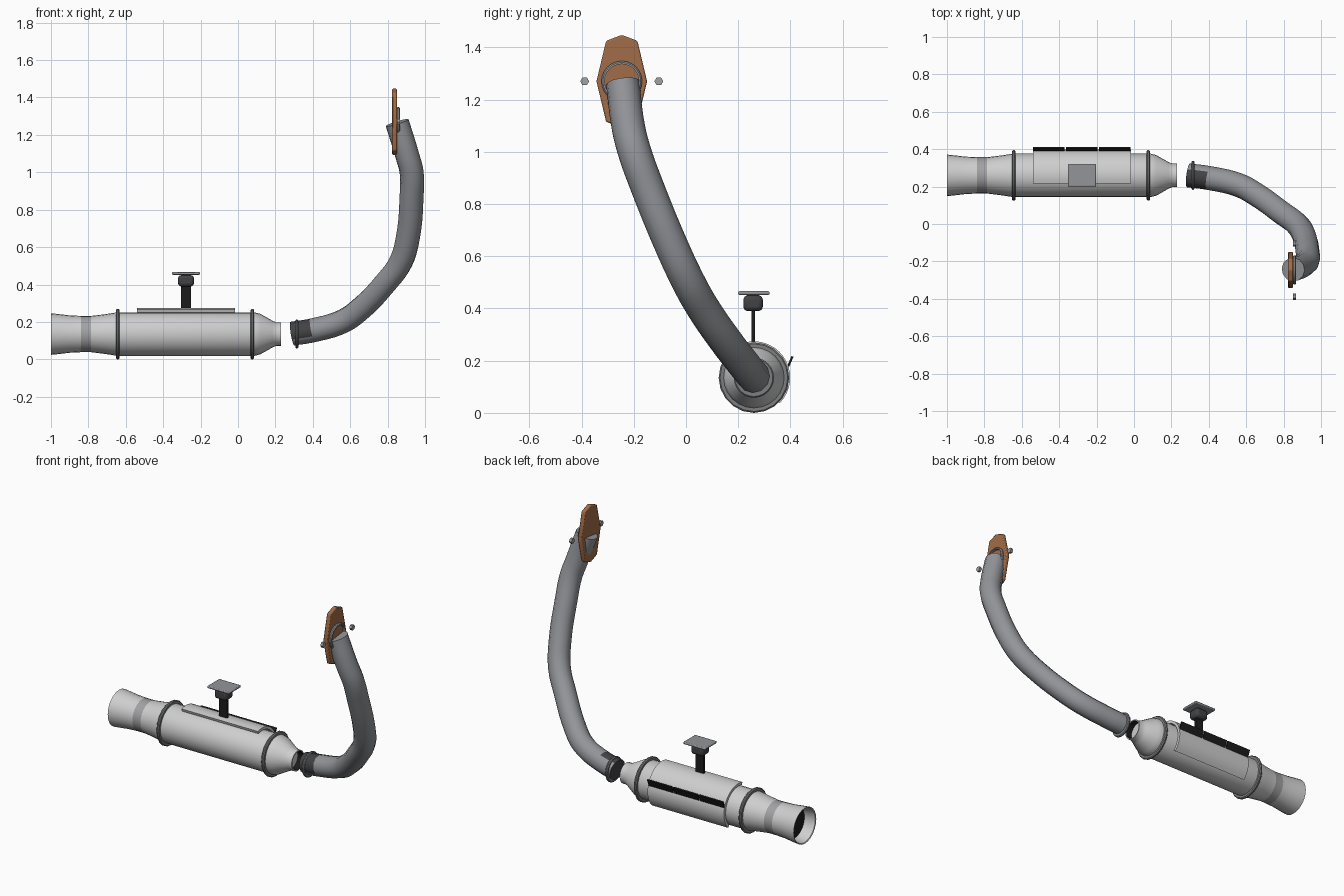
import bpy, bmesh, math
from mathutils import Vector, Matrix

cube = bpy.data.objects.get("Cube")
if cube:
    bpy.data.objects.remove(cube, do_unlink=True)


def material(name, r, g, b):
    m = bpy.data.materials.new(name)
    m.use_nodes = True
    m.diffuse_color = (r, g, b, 1)
    m.node_tree.nodes["Principled BSDF"].inputs["Base Color"].default_value = (r, g, b, 1)
    return m


LIGHT = material("light steel", 0.62, 0.62, 0.62)
BAND = material("band grey", 0.36, 0.36, 0.37)
PIPE = material("pipe grey", 0.29, 0.30, 0.32)
RING = material("ring grey", 0.2, 0.21, 0.22)
DARK = material("dark grey", 0.055, 0.055, 0.06)
BLACK = material("black", 0.012, 0.012, 0.012)
COPPER = material("copper brown", 0.36, 0.15, 0.065)

AXIS = Vector((0, 0.26, 0.135))
FLANGE = Vector((0.837, -0.246, 1.27))


def finish(name, bm, mats, smooth=True, bevel=0):
    bmesh.ops.recalc_face_normals(bm, faces=bm.faces)
    me = bpy.data.meshes.new(name)
    bm.to_mesh(me)
    bm.free()
    ob = bpy.data.objects.new(name, me)
    bpy.context.collection.objects.link(ob)
    for m in mats:
        me.materials.append(m)
    if bevel:
        mod = ob.modifiers.new("bevel", 'BEVEL')
        mod.width, mod.segments = bevel, 2
    if smooth:
        shade(ob)
    return ob


def shade(ob):
    bpy.ops.object.select_all(action='DESELECT')
    ob.select_set(True)
    bpy.context.view_layer.objects.active = ob
    bpy.ops.object.shade_smooth_by_angle(angle=math.radians(35))


def lathe(name, profile, mats, origin=AXIS, sides=24, rule=None):
    """Spin (x, radius) points about the x direction."""
    bm = bmesh.new()
    vs = [bm.verts.new(origin + Vector((x, r, 0))) for x, r in profile]
    es = [bm.edges.new(p) for p in zip(vs, vs[1:])]
    bmesh.ops.spin(bm, geom=vs + es, cent=origin, axis=(1, 0, 0),
                   angle=math.tau, steps=sides, use_merge=True)
    bmesh.ops.remove_doubles(bm, verts=bm.verts, dist=1e-4)
    if rule:
        for f in bm.faces:
            f.material_index = rule(f.calc_center_median())
    return finish(name, bm, mats)


def prism(name, outline, axis_shift, mats, bevel=0, smooth=False):
    """Extrude a flat outline of 3D points along a vector."""
    bm = bmesh.new()
    face = bm.faces.new([bm.verts.new(p) for p in outline])
    out = bmesh.ops.extrude_face_region(bm, geom=[face])
    bmesh.ops.translate(bm, vec=axis_shift,
                        verts=[v for v in out["geom"] if isinstance(v, bmesh.types.BMVert)])
    return finish(name, bm, mats, smooth, bevel)


def box(name, centre, size, mat, bevel=0):
    bm = bmesh.new()
    bmesh.ops.create_cube(bm, size=1, matrix=Matrix.Translation(centre) @ Matrix.Diagonal((*size, 1)))
    return finish(name, bm, [mat], bevel > 0, bevel)


def ring(name, x, inner, outer, width, mat, origin=AXIS, sides=24):
    w, lip = width / 2, width * 0.3
    lathe(name, [(x - w, inner), (x - w, outer - lip), (x - w + lip, outer), (x + w - lip, outer),
                 (x + w, outer - lip), (x + w, inner), (x - w, inner)], [mat], origin, sides)


# Silencer shell with flared tail, painted band and front cone
def shell_colour(c):
    radius = math.hypot(c.y - AXIS.y, c.z - AXIS.z)
    if c.x > -0.84 and c.x < -0.785 and radius > 0.09:
        return 1
    inside = (-0.95 < c.x < -0.9 and radius < 0.08) or (c.x > 0.19 and radius < 0.058)
    return 2 if inside else 0


lathe("silencer_shell", [
    (-0.93, 0), (-0.93, 0.095), (-0.997, 0.105), (-1.0, 0.111), (-0.96, 0.107), (-0.9, 0.1),
    (-0.84, 0.097), (-0.785, 0.097), (-0.72, 0.105), (-0.66, 0.114), (-0.64, 0.116),
    (0.09, 0.116), (0.12, 0.108), (0.185, 0.071), (0.205, 0.063), (0.23, 0.063),
    (0.23, 0.056), (0.19, 0.056), (0.19, 0)], [LIGHT, BAND, BLACK], rule=shell_colour)
for label, x in (("rear", -0.643), ("front", 0.077)):
    ring(label + "_silencer_ring", x, 0.11, 0.135, 0.018, RING, sides=20)

# Curved heat shield wrapped over the top and back
arc = [math.radians(a) for a in range(-45, 109, 9)]
outline = [AXIS + Vector((-0.54, r * math.cos(a), r * math.sin(a)))
           for r, angles in ((0.139, arc), (0.122, arc[::-1])) for a in angles]
prism("heat_shield", outline, (0.525, 0, 0), [LIGHT], smooth=True)

# Three dark fins along the back of the shield
for i in range(3):
    x = -0.54 + i * 0.176
    prism("shield_fin_%d" % (i + 1),
          [(x, 0.382, 0.165), (x, 0.39, 0.165), (x, 0.412, 0.215), (x, 0.404, 0.218)],
          (0.168, 0, 0), [BLACK])

# Mounting bracket above the silencer
box("bracket_post", (-0.278, 0.257, 0.325), (0.055, 0.014, 0.15), BLACK)
box("bracket_block", (-0.278, 0.257, 0.42), (0.085, 0.075, 0.06), DARK, 0.016)
box("bracket_neck", (-0.278, 0.257, 0.45), (0.055, 0.05, 0.02), DARK)
box("bracket_plate", (-0.278, 0.26, 0.459), (0.15, 0.12, 0.014), PIPE, 0.005)

# Bent header pipe swept along a smooth path
path = [(0.29, 0.26, 0.137), (0.4, 0.246, 0.155), (0.56, 0.208, 0.203), (0.65, 0.16, 0.265),
        (0.79, 0.06, 0.41), (0.87, 0.0, 0.52), (0.908, -0.06, 0.65), (0.928, -0.15, 0.87),
        (0.928, -0.197, 1.0), (0.905, -0.22, 1.09), (0.851, -0.243, 1.265)]
curve = bpy.data.curves.new("header_pipe", 'CURVE')
curve.dimensions = '3D'
curve.bevel_depth, curve.bevel_resolution, curve.resolution_u = 0.064, 4, 5
curve.use_fill_caps = True
spline = curve.splines.new('BEZIER')
spline.bezier_points.add(len(path) - 1)
for point, co in zip(spline.bezier_points, path):
    point.co = co
    point.handle_left_type = point.handle_right_type = 'AUTO'
pipe = bpy.data.objects.new("header_pipe", curve)
bpy.context.collection.objects.link(pipe)
bpy.ops.object.select_all(action='DESELECT')
pipe.select_set(True)
bpy.context.view_layer.objects.active = pipe
bpy.ops.object.convert(target='MESH')
pipe = bpy.context.view_layer.objects.active
pipe.data.materials.clear()
for m in (PIPE, DARK):
    pipe.data.materials.append(m)
for f in pipe.data.polygons:
    # dark patch on the upper front of the pipe mouth, and its dark opening
    patch = f.center.x < 0.385 and f.normal.z - f.normal.y > 0.55
    f.material_index = int(patch or f.normal.x < -0.9 and f.center.x < 0.3)
shade(pipe)
ring("pipe_mouth_ring", 0.315, 0.055, 0.077, 0.016, RING)

# Copper mounting flange with its collar and two nuts
half = [(0, 0.178), (0.06, 0.155), (0.097, 0), (0.06, -0.155), (0, -0.178)]
points = half + [(-y, z) for y, z in half[-2:0:-1]]
prism("mounting_flange", [FLANGE + Vector((-0.013, y, z)) for y, z in points],
      (0.026, 0, 0), [COPPER], bevel=0.006, smooth=True)
ring("flange_collar", 0.02, 0.066, 0.078, 0.018, PIPE, FLANGE)
for label, side in (("front", -1), ("back", 1)):
    lathe(label + "_flange_nut", [(0.012, 0), (0.012, 0.017), (0.028, 0.017), (0.028, 0)],
          [BAND], FLANGE + Vector((0, side * 0.142, 0)), 6)
